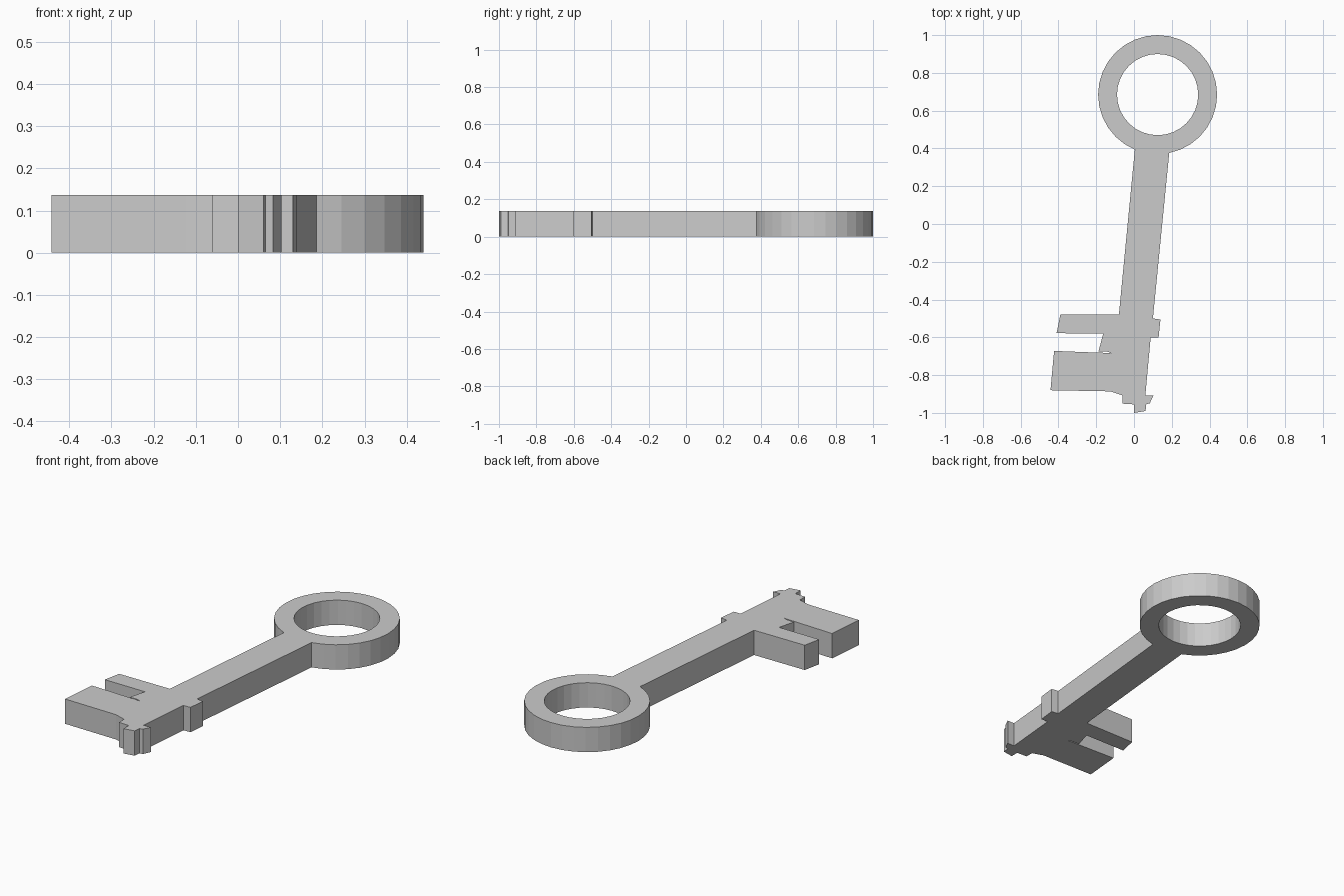
import bpy
from math import cos, sin, radians

if "Cube" in bpy.data.objects:
    bpy.data.objects.remove(bpy.data.objects["Cube"])

THICK = 0.137
CX, CY = 0.125, 0.685      # ring centre
STEP = 11.25               # 32-sided ring


def arc(radius, first, last):
    return [(CX + radius * cos(radians(i * STEP)),
             CY + radius * sin(radians(i * STEP))) for i in range(first, last + 1)]


def add_loop(curve, points):
    spline = curve.splines.new('POLY')
    spline.points.add(len(points) - 1)
    for p, (x, y) in zip(spline.points, points):
        p.co = (x, y, 0, 1)
    spline.use_cyclic_u = True


# Shaft, bit and tip outline, running down the left side and back up the right
bit = [
    (-0.08, -0.48), (-0.39, -0.48), (-0.41, -0.578),           # upper tooth
    (-0.163, -0.58), (-0.188, -0.675),                         # slot
    (-0.14, -0.676), (-0.12, -0.685), (-0.15, -0.682), (-0.19, -0.681),
    (-0.423, -0.672), (-0.442, -0.88), (-0.125, -0.886),       # lower tooth
    (-0.062, -0.907), (-0.062, -0.951), (0.0, -0.955),         # stepped tip
    (0.0, -1.0), (0.061, -0.99), (0.065, -0.953),
    (0.083, -0.95), (0.103, -0.909), (0.06, -0.909),
    (0.088, -0.602), (0.13, -0.602), (0.14, -0.506), (0.1, -0.5),  # side nub
]

# Whole key as one extruded profile with a round hole in the bow
curve = bpy.data.curves.new("key_profile", 'CURVE')
curve.dimensions = '2D'
curve.fill_mode = 'BOTH'
curve.extrude = THICK / 2
add_loop(curve, arc(0.315, -7, 22) + bit)
add_loop(curve, arc(0.215, 0, 31))

key = bpy.data.objects.new("key", curve)
key.location.z = THICK / 2
bpy.context.collection.objects.link(key)

# Make it a mesh with flat faces
bpy.context.view_layer.objects.active = key
key.select_set(True)
bpy.ops.object.convert(target='MESH')
key = bpy.context.object
bpy.ops.object.mode_set(mode='EDIT')
bpy.ops.mesh.select_all(action='SELECT')
bpy.ops.mesh.remove_doubles(threshold=0.0001)
bpy.ops.mesh.normals_make_consistent(inside=False)
bpy.ops.object.mode_set(mode='OBJECT')
bpy.ops.object.shade_flat()
